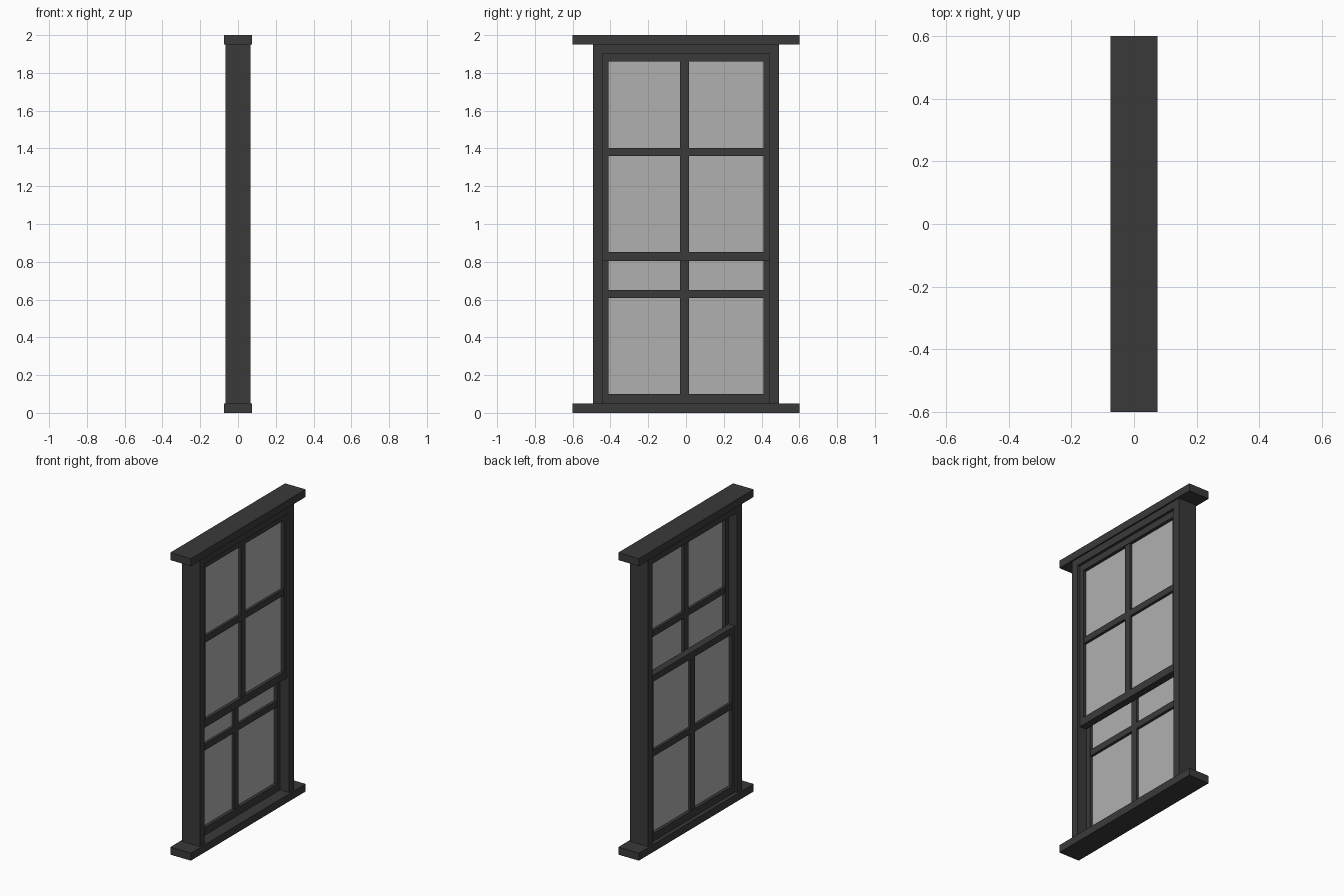
import bpy

if "Cube" in bpy.data.objects:
    bpy.data.objects.remove(bpy.data.objects["Cube"])


def material(name, v):
    m = bpy.data.materials.new(name)
    m.diffuse_color = (v, v, v, 1)
    m.use_nodes = True
    m.node_tree.nodes["Principled BSDF"].inputs["Base Color"].default_value = m.diffuse_color
    return m


DARK = material("dark_paint", 0.042)
GLASS = material("pane_grey", 0.434)


def box(name, x, y, z, mat=DARK):
    """Box from (min, max) ranges on each axis."""
    bpy.ops.mesh.primitive_cube_add(size=1, location=[sum(r) / 2 for r in (x, y, z)])
    ob = bpy.context.object
    ob.name = name
    ob.scale = [r[1] - r[0] for r in (x, y, z)]
    bpy.ops.object.transform_apply(location=False, rotation=False, scale=True)
    ob.data.materials.append(mat)
    return ob


# Sill and lintel slabs
box("sill", (-0.075, 0.075), (-0.6, 0.6), (0, 0.05))
box("lintel", (-0.075, 0.075), (-0.6, 0.6), (1.95, 2.0))

# Fixed frame: jambs and head
OUT, IN, PANE = 0.493, 0.443, 0.411
D = (-0.065, 0.065)
box("jamb_left", D, (-OUT, -IN), (0.05, 1.95))
box("jamb_right", D, (IN, OUT), (0.05, 1.95))
box("head", D, (-IN, IN), (1.903, 1.95))


def sash(name, x0, x1, z0):
    """Sliding sash with two by two panes, bottom at z0."""
    x = (x0, x1)
    mid = (x0 + x1) / 2
    bar = (mid - 0.02, mid + 0.02)
    top = z0 + 1.1
    # Stiles and rails
    box(name + "_stile_left", x, (-IN, -PANE), (z0, top))
    box(name + "_stile_right", x, (PANE, IN), (z0, top))
    box(name + "_bottom_rail", x, (-PANE, PANE), (z0, z0 + 0.05))
    box(name + "_top_rail", x, (-PANE, PANE), (top - 0.043, top))
    # Glazing bars
    bar_z = (z0 + 0.558, z0 + 0.6)
    post = (-0.031, 0.016)
    box(name + "_glazing_post", bar, post, (z0 + 0.05, top - 0.043))
    box(name + "_glazing_bar_left", bar, (-PANE, post[0]), bar_z)
    box(name + "_glazing_bar_right", bar, (post[1], PANE), bar_z)
    # Panes
    for side, y in (("left", (-PANE, post[0])), ("right", (post[1], PANE))):
        for row, z in (("lower", (z0 + 0.05, bar_z[0])), ("upper", (bar_z[1], top - 0.043))):
            box(f"{name}_pane_{row}_{side}", (mid - 0.003, mid + 0.003), y, z, GLASS)


# Upper sash on the +x track, lower sash on the -x track
sash("upper_sash", 0.0, 0.048, 0.803)
sash("lower_sash", -0.05, -0.002, 0.05)
